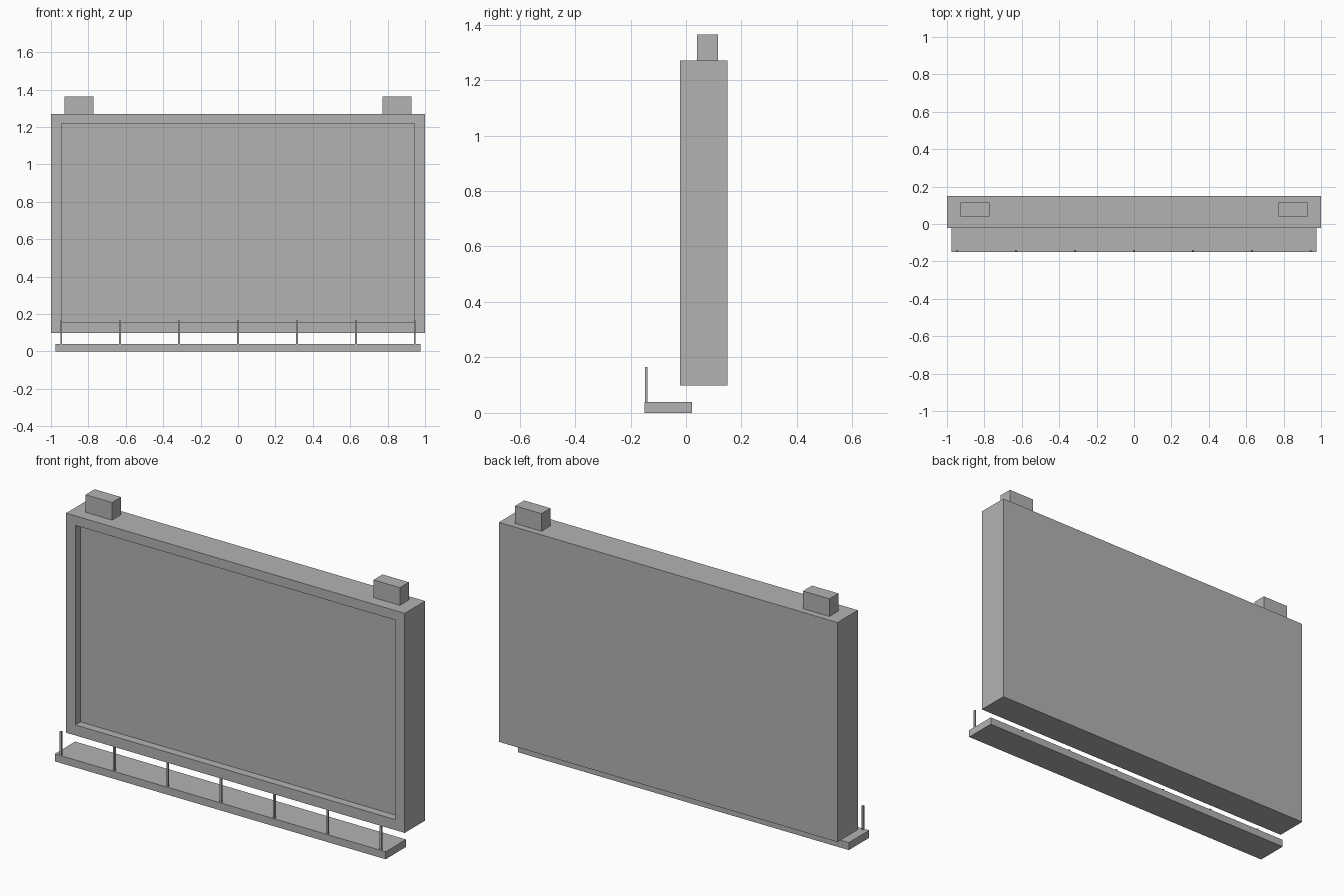
import bpy, bmesh
from mathutils import Vector

if "Cube" in bpy.data.objects:
    bpy.data.objects.remove(bpy.data.objects["Cube"])

grey = bpy.data.materials.new("plain grey")
grey.diffuse_color = (0.45, 0.45, 0.45, 1)
grey.use_nodes = True
grey.node_tree.nodes["Principled BSDF"].inputs["Base Color"].default_value = grey.diffuse_color


def box(name, x, y, z):
    """Box from (min, max) ranges on each axis."""
    bm = bmesh.new()
    bmesh.ops.create_cube(bm, size=1)
    for v in bm.verts:
        v.co = Vector([r[0] if c < 0 else r[1] for c, r in zip(v.co, (x, y, z))])
    mesh = bpy.data.meshes.new(name)
    bm.to_mesh(mesh)
    bm.free()
    mesh.materials.append(grey)
    obj = bpy.data.objects.new(name, mesh)
    bpy.context.collection.objects.link(obj)
    return obj


# Billboard panel with a recessed display face
panel = box("display_panel", (-1, 1), (-0.022, 0.15), (0.098, 1.27))
bm = bmesh.new()
bm.from_mesh(panel.data)
bm.normal_update()
front = min(bm.faces, key=lambda f: f.calc_center_median().y)
bmesh.ops.inset_region(bm, faces=[front], thickness=0.055, use_even_offset=True)
rim = list(front.verts)
bmesh.ops.extrude_discrete_faces(bm, faces=[front])
front = next(f for f in bm.faces if f.normal.y < -0.9 and not any(v in rim for v in f.verts)
             and abs(f.calc_area() - 1.89 * 1.062) < 0.05)
for v in front.verts:
    v.co.y += 0.043
for v in bm.verts:  # rim positions
    if abs(v.co.x) < 0.99:
        v.co.z = 0.154 if v.co.z < 0.6 else 1.219
bmesh.ops.recalc_face_normals(bm, faces=bm.faces)
bm.to_mesh(panel.data)
bm.free()

# Blocks on top of the panel
for side, x in (("left", (-0.928, -0.772)), ("right", (0.772, 0.928))):
    box("top_block_" + side, x, (0.04, 0.116), (1.27, 1.364))

# Walkway below the panel, with its row of railing posts
box("walkway", (-0.977, 0.977), (-0.15, 0.022), (0, 0.04))
for i in range(7):
    cx = (i - 3) * 0.315
    box(f"railing_post_{i + 1}", (cx - 0.005, cx + 0.005), (-0.148, -0.138), (0.04, 0.166))
